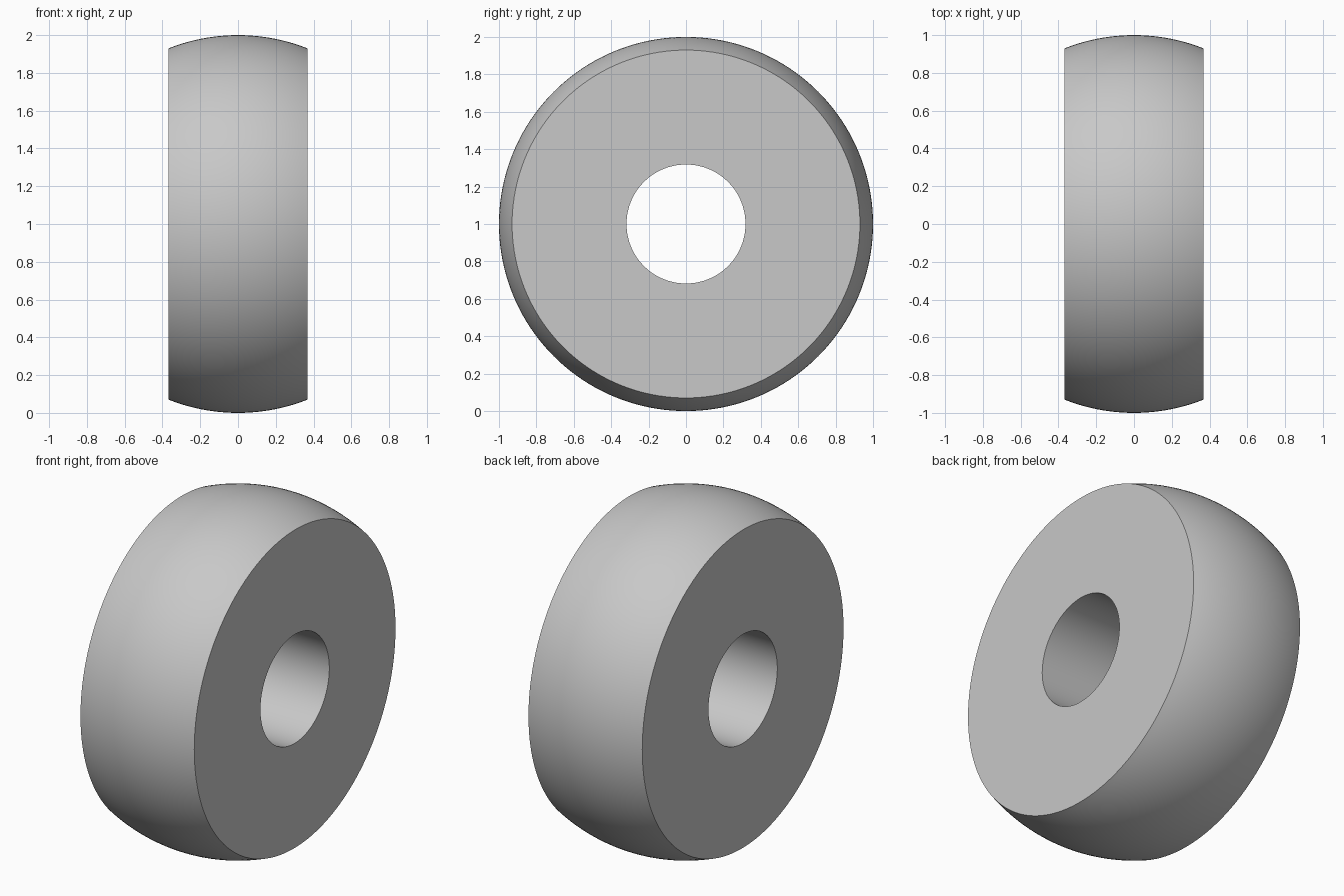
import bpy, bmesh
from math import sin, cos, asin, pi, radians

cube = bpy.data.objects.get("Cube")
if cube:
    bpy.data.objects.remove(cube, do_unlink=True)

RADIUS = 1.0        # spherical tread
HALF_WIDTH = 0.368
BORE = 0.318
ARC_STEPS = 24
SEGMENTS = 160

grey = bpy.data.materials.new("light_grey")
grey.use_nodes = True
colour = (0.58, 0.58, 0.58, 1)
grey.diffuse_color = colour
grey.node_tree.nodes["Principled BSDF"].inputs["Base Color"].default_value = colour

# Cross-section as (x, radius): crowned rim, then the bore
edge = asin(HALF_WIDTH / RADIUS)
angles = [edge * (2 * i / ARC_STEPS - 1) for i in range(ARC_STEPS + 1)]
profile = [(RADIUS * sin(a), RADIUS * cos(a)) for a in angles]
profile += [(HALF_WIDTH, BORE), (-HALF_WIDTH, BORE)]

# Revolve the section about the x axis
bm = bmesh.new()
verts = [bm.verts.new((x, 0, r)) for x, r in profile]
edges = [bm.edges.new((verts[i - 1], v)) for i, v in enumerate(verts)]
bmesh.ops.spin(bm, geom=verts + edges, cent=(0, 0, 0), axis=(1, 0, 0),
               angle=2 * pi, steps=SEGMENTS, use_merge=True)
bmesh.ops.remove_doubles(bm, verts=bm.verts, dist=1e-5)
bmesh.ops.recalc_face_normals(bm, faces=bm.faces)
bmesh.ops.translate(bm, verts=bm.verts, vec=(0, 0, RADIUS))

mesh = bpy.data.meshes.new("roller_wheel")
bm.to_mesh(mesh)
bm.free()
mesh.materials.append(grey)
wheel = bpy.data.objects.new("roller_wheel", mesh)
bpy.context.collection.objects.link(wheel)

# Smooth curved surfaces, crisp rims
bpy.ops.object.select_all(action="DESELECT")
wheel.select_set(True)
bpy.context.view_layer.objects.active = wheel
bpy.ops.object.shade_smooth_by_angle(angle=radians(30))
